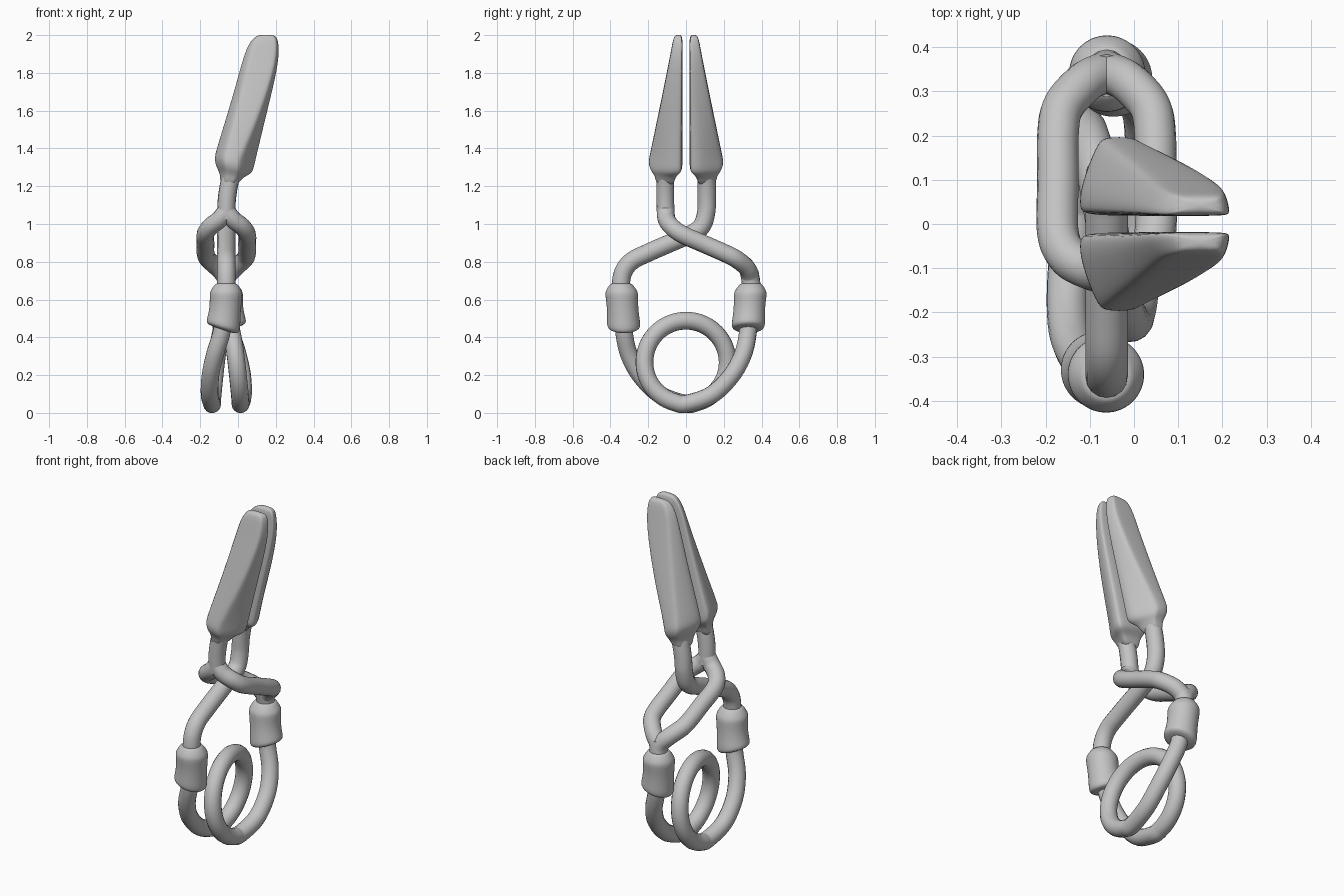
import bpy, bmesh, math
from mathutils import Vector

cube = bpy.data.objects.get("Cube")
if cube:
    bpy.data.objects.remove(cube, do_unlink=True)

XC = -0.062      # axis of the handle
R = 0.047        # wire radius

grey = bpy.data.materials.new("plain_grey")
grey.use_nodes = True
grey.diffuse_color = (0.55, 0.55, 0.55, 1)
grey.node_tree.nodes["Principled BSDF"].inputs["Base Color"].default_value = (0.55, 0.55, 0.55, 1)


def add_object(name, data):
    data.materials.append(grey)
    ob = bpy.data.objects.new(name, data)
    bpy.context.collection.objects.link(ob)
    return ob


def smooth_path(pts, steps=8):
    """Catmull-Rom curve through the points."""
    p = [Vector(q) for q in pts]
    p = [2 * p[0] - p[1]] + p + [2 * p[-1] - p[-2]]
    out = []
    for a, b, c, d in zip(p, p[1:], p[2:], p[3:]):
        for i in range(steps):
            t = i / steps
            out.append(0.5 * (2 * b + (c - a) * t + (2 * a - 5 * b + 4 * c - d) * t ** 2
                              + (3 * b - a - 3 * c + d) * t ** 3))
    return out + [p[-2]]


def tube(name, pts, radius=R, steps=8):
    cu = bpy.data.curves.new(name, "CURVE")
    cu.dimensions = "3D"
    cu.bevel_depth = radius
    cu.bevel_resolution = 6
    cu.use_fill_caps = True
    path = smooth_path(pts, steps)
    sp = cu.splines.new("POLY")
    sp.points.add(len(path) - 1)
    for pt, co in zip(sp.points, path):
        pt.co = (*co, 1)
    return add_object(name, cu)


def loft(name, rings, subdiv=0):
    """Skin rings of equal length and cap both ends."""
    bm = bmesh.new()
    vs = [[bm.verts.new(c) for c in ring] for ring in rings]
    n = len(vs[0])
    for a, b in zip(vs, vs[1:]):
        for i in range(n):
            bm.faces.new((a[i], a[(i + 1) % n], b[(i + 1) % n], b[i]))
    bm.faces.new(vs[0])
    bm.faces.new(vs[-1])
    bmesh.ops.recalc_face_normals(bm, faces=bm.faces)
    for f in bm.faces:
        f.smooth = True
    me = bpy.data.meshes.new(name)
    bm.to_mesh(me)
    bm.free()
    ob = add_object(name, me)
    if subdiv:
        mod = ob.modifiers.new("Subdivision", "SUBSURF")
        mod.levels = mod.render_levels = subdiv
    return ob


def turned(p):
    """Half turn about the handle axis."""
    return (2 * XC - p[0], -p[1], p[2])


# Jaws: tapering plates, z, left x, right x, inner y, outer y, bevel limits, tilt
LEVELS = [
    (1.20, -.10, -.005, .062, .158, .5, .5, 0),
    (1.255, -.09, .025, .058, .162, .5, .5, .1),
    (1.285, -.118, .072, .02, .19, .5, .3, .22),
    (1.325, -.125, .085, .018, .2, .55, .25, .22),
    (1.37, -.116, .095, .018, .19, .55, .28, .2),
    (1.6, -.047, .153, .018, .143, .6, .65, .1),
    (1.83, .014, .212, .018, .096, .65, .78, 0),
    (1.93, .044, .217, .018, .077, .7, .8, 0),
    (1.98, .075, .211, .018, .068, .7, .8, 0),
    (2.003, .108, .192, .026, .056, .7, .8, 0),
]


def jaw(name, side):
    rings = []
    for z, xl, xr, yi, yo, fl, fr, tilt in LEVELS:
        section = [(-.92, 0), (.92, 0), (1, .1), (1, .35), (fr + .08, .93), (fr - .1, 1),
                   (.1 - fl, 1), (-fl - .08, .93), (-1, .35), (-1, .1)]
        mid, half = (xl + xr) / 2, (xr - xl) / 2
        rings.append([(mid + u * half, side * (yi + v * (yo - yi)), z - tilt * u * half)
                      for u, v in section])
    return loft(name, rings, 2)


jaw("front_jaw", -1)
jaw("back_jaw", 1)

# Plain arm, passing through the loop of the other arm
NECK = [(-.025, .11, 1.29), (-.045, .11, 1.22), (-.058, .11, 1.14), (XC, .108, 1.07)]
tube("plain_arm", NECK + [(XC, .09, 1.0), (XC, .055, .962), (XC, 0, .935), (XC, -.1, .892),
                          (XC, -.2, .848), (XC, -.285, .805), (XC, -.33, .75),
                          (XC, -.345, .68), (XC, -.343, .6)], .048)

# Looped arm: neck, two mirrored halves of the loop, and lower stub
tube("looped_arm_neck", [(x, -y, z) for x, y, z in NECK] + [(XC, -.105, 1.03)])
LOOP = [(0, -.108, 1.07), (.035, -.103, 1.025), (.085, -.075, .985), (.11, -.02, .945),
        (.11, .1, .892), (.11, .2, .848), (.098, .265, .815), (.05, .32, .77),
        (.01, .34, .725), (0, .345, .68)]
for name, s in (("loop_left_half", 1), ("loop_right_half", -1)):
    tube(name, [(XC + s * x, y, z) for x, y, z in LOOP])
tube("looped_arm_stub", [(XC, .335, .745), (XC, .345, .68), (XC, .343, .6)], .049)

# Sleeves joining the arms to the spring, with a slanted lower end
PROFILE = [(0, .045), (0, .055), (.06, .068), (.15, .082), (.22, .088), (.35, .085), (.55, .083),
           (.75, .086), (.88, .089), (.95, .086), (.99, .07), (1, .045)]


def sleeve(name, side):
    rings = []
    for t, r in PROFILE:
        ring = []
        for i in range(32):
            a = math.tau * i / 32
            dx, dy = r * math.cos(a), r * math.sin(a)
            p = (XC - .02 * t * t + dx, -.344 + .016 * t + dy, .685 - .245 * t - .33 * t * t * dx)
            ring.append(p if side < 0 else turned(p))
        rings.append(ring)
    return loft(name, rings, 1)


sleeve("front_sleeve", -1)
sleeve("back_sleeve", 1)

# Coil spring: leg, one full turn, leg
LEG = [(-.078, -.33, .5), (-.088, -.327, .42), (-.122, -.302, .31), (-.146, -.24, .197),
       (-.15, -.135, .095)]
coil = []
for i in range(25):
    a = math.tau * i / 24
    coil.append((XC - .076 * math.cos(a / 2), .22 * math.sin(a), .268 - .22 * math.cos(a)))
tube("coil_spring", LEG + coil + [turned(p) for p in reversed(LEG)], R, 5)
